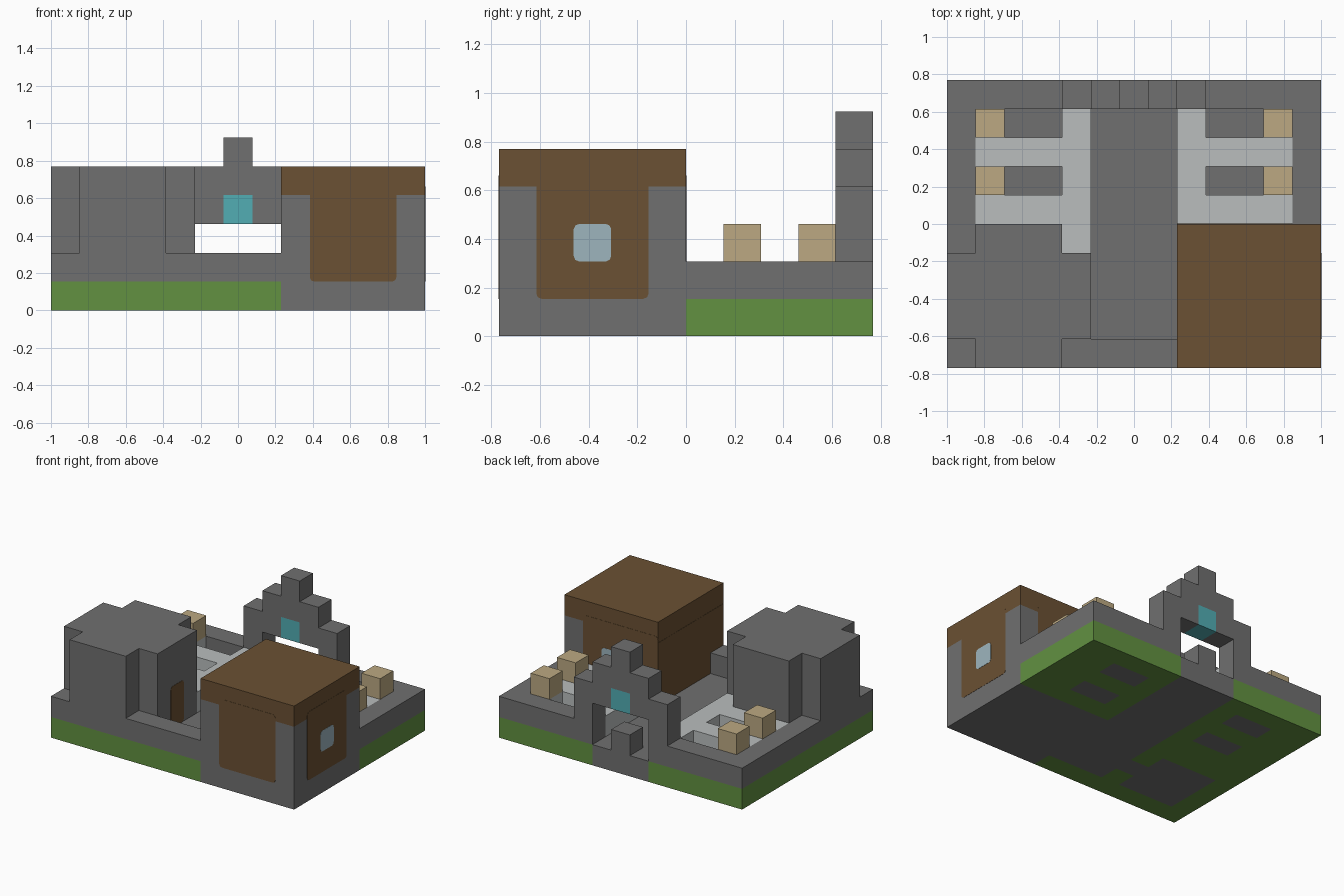
import bpy, bmesh
from mathutils import Vector, Matrix

U = 2 / 13          # one block
NX, NY = 13, 10     # footprint in blocks

cube = bpy.data.objects.get("Cube")
if cube:
    bpy.data.objects.remove(cube, do_unlink=True)


def material(name, r, g, b):
    m = bpy.data.materials.new(name)
    m.use_nodes = True
    m.diffuse_color = (r, g, b, 1)
    m.node_tree.nodes["Principled BSDF"].inputs["Base Color"].default_value = (r, g, b, 1)
    return m


stone = material("grey stone", .162, .162, .162)
grass = material("grass green", .122, .283, .053)
timber = material("dark timber", .147, .082, .033)
crate = material("pale wood", .503, .397, .223)
paving = material("light paving", .491, .515, .515)
teal = material("teal glass", .084, .418, .456)
pane = material("pale blue glass", .337, .462, .515)


def world(x, y, z):
    return Vector(((x - NX / 2) * U, (y - NY / 2) * U, z * U))


def finish(name, bm, *mats):
    me = bpy.data.meshes.new(name)
    bm.to_mesh(me)
    bm.free()
    for m in mats:
        me.materials.append(m)
    ob = bpy.data.objects.new(name, me)
    bpy.context.collection.objects.link(ob)
    return ob


def blocks(name, mat, *spans):
    """Boxes in block units: (x0, x1, y0, y1, z0, z1)."""
    bm = bmesh.new()
    for x0, x1, y0, y1, z0, z1 in spans:
        lo, hi = world(x0, y0, z0), world(x1, y1, z1)
        mtx = Matrix.Translation((lo + hi) / 2) @ Matrix.Diagonal((*(hi - lo), 1))
        bmesh.ops.create_cube(bm, size=1, matrix=mtx)
    return finish(name, bm, mat)


def mirrored(*spans):
    return [(NX - b, NX - a, *rest) for a, b, *rest in spans]


def plate(name, mat, axis, span, level=1, round_off=.14):
    """Thin panel with softened corners, lying across the given axis."""
    s = list(span)
    t = .01 * level
    s[axis * 2] -= t
    s[axis * 2 + 1] += t
    ob = blocks(name, mat, s)
    if round_off:
        bm = bmesh.new()
        bm.from_mesh(ob.data)
        edges = [e for e in bm.edges
                 if abs((e.verts[0].co - e.verts[1].co).normalized()[axis]) > .9]
        bmesh.ops.bevel(bm, geom=edges, offset=round_off * U, segments=2,
                        profile=.5, affect='EDGES')
        bm.to_mesh(ob.data)
        bm.free()


# Base slab: grass with stone under the house, path, tower room and pits
STONE_AREAS = [(8, 13, 0, 5), (5, 8, 1, 10), (1, 4, 1, 4), (4, 5, 2, 3)]
for row in (6, 8):
    STONE_AREAS += [(2, 4, row, row + 1), (9, 11, row, row + 1)]

bm = bmesh.new()
bmesh.ops.create_grid(bm, x_segments=NX, y_segments=NY, size=.5,
                      matrix=Matrix.Diagonal((NX * U, NY * U, 1, 1)))
top = bmesh.ops.extrude_face_region(bm, geom=bm.faces[:])["geom"]
bmesh.ops.translate(bm, vec=(0, 0, U), verts=[v for v in top if isinstance(v, bmesh.types.BMVert)])
bmesh.ops.recalc_face_normals(bm, faces=bm.faces[:])
for f in bm.faces:
    p = f.calc_center_median() - f.normal * .02
    x, y = p.x / U + NX / 2, p.y / U + NY / 2
    inside = any(a < x < b and c < y < d for a, b, c, d in STONE_AREAS)
    f.material_index = 0 if inside else 1
finish("base_slab", bm, stone, grass)

# Low perimeter wall, open at the gate
blocks("perimeter_wall", stone,
       (0, 8, 0, 1, 1, 2), (0, 1, 1, 10, 1, 2), (1, 5, 9, 10, 1, 2),
       (8, 13, 9, 10, 1, 2), (12, 13, 5, 9, 1, 2))

# Raised paving around the sunken pits
court = [(4, 5, 5, 9, 1, 2), (1, 4, 5, 6, 1, 2), (1, 4, 7, 8, 1, 2),
         (1, 2, 6, 7, 1, 2), (1, 2, 8, 9, 1, 2)]
blocks("paving_right", paving, *court, (4, 5, 4, 5, 1, 2))
blocks("paving_left", paving, *mirrored(*court))

# Wooden crates
for row in (6, 8):
    span = (1, 2, row, row + 1, 2, 3)
    blocks("crate_right", crate, span)
    blocks("crate_left", crate, *mirrored(span))

# Tower with notched corners
outline = [(1, 0), (4, 0), (4, 1), (5, 1), (5, 4), (4, 4),
           (4, 5), (1, 5), (1, 4), (0, 4), (0, 1), (1, 1)]
bm = bmesh.new()
floor = bm.faces.new([bm.verts.new(world(x, y, 1)) for x, y in outline])
top = bmesh.ops.extrude_face_region(bm, geom=[floor])["geom"]
bmesh.ops.translate(bm, vec=(0, 0, 4 * U), verts=[v for v in top if isinstance(v, bmesh.types.BMVert)])
bmesh.ops.recalc_face_normals(bm, faces=bm.faces[:])
finish("tower", bm, stone)
plate("tower_door", timber, 0, (5, 5, 2, 3, 1, 3))

# Stepped gate arch with a glazed centre and a low post
step = [(4, 5, 9, 10, 2, 4), (5, 6, 9, 10, 3, 5)]
blocks("gate_arch", stone, *step, *mirrored(*step), (6, 7, 9, 10, 4, 6))
blocks("gate_glass", teal, (6, 7, 9, 10, 3, 4))
blocks("gate_post", stone, (6, 7, 9, 10, 1, 2))

# House: stone body, timber roof band and wall panels
blocks("house_body", stone, (8, 13, 0, 5, 1, 4))
blocks("house_roof", timber, (8, 13, 0, 5, 4, 5))
plate("front_panel", timber, 1, (9, 12, 0, 0, 1, 4.3))
plate("left_panel", timber, 0, (13, 13, 1, 4, 1, 4.3))
plate("back_panel", timber, 1, (8, 12, 5, 5, 1, 4.3))
plate("court_panel", timber, 0, (8, 8, 0, 5, 1, 4), round_off=0)
plate("left_window", pane, 0, (13, 13, 2, 3, 2, 3), level=2)
plate("back_window", pane, 1, (10, 11, 5, 5, 2, 3), level=2)
